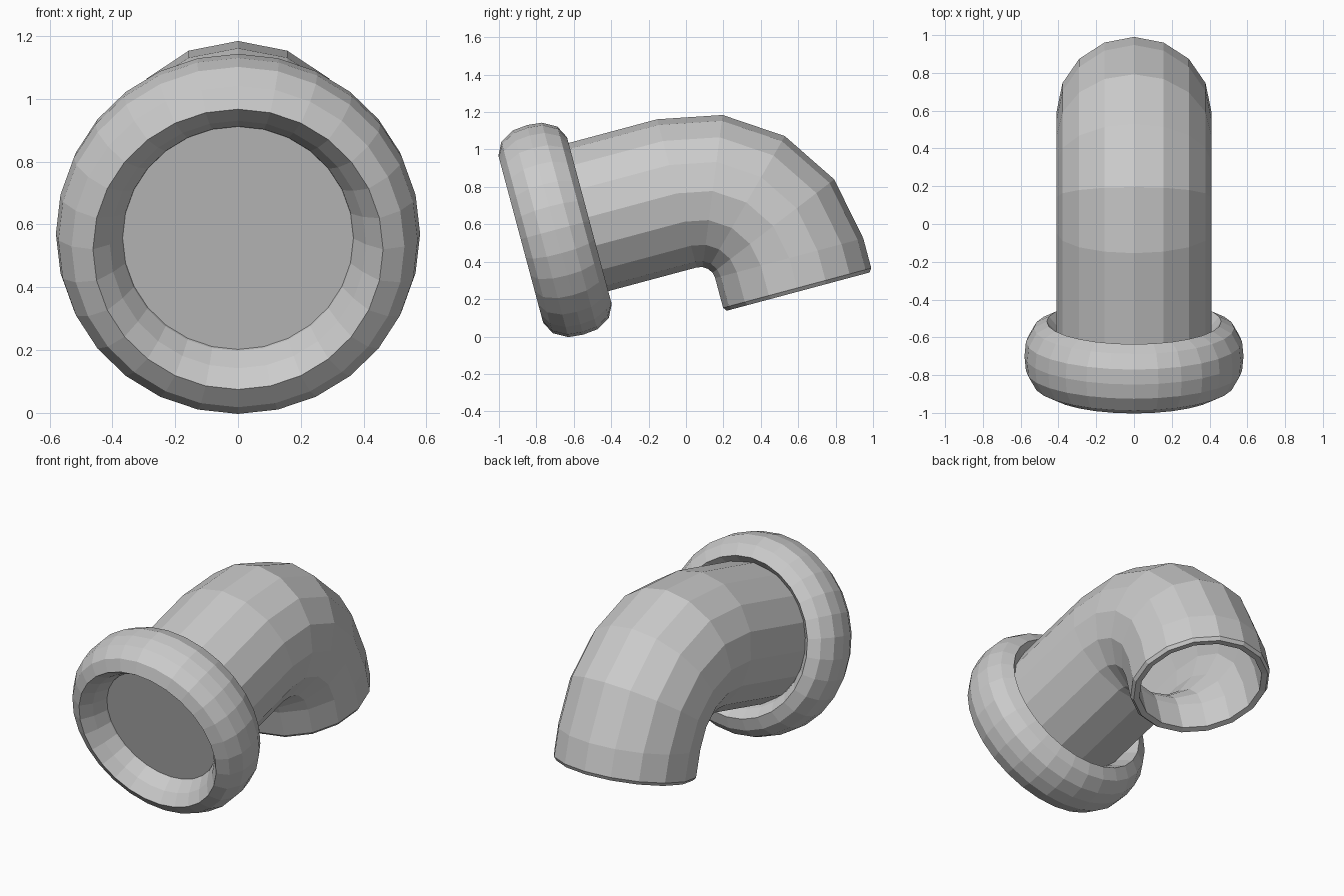
import bpy, bmesh
from math import sin, cos, pi, radians
from mathutils import Matrix, Vector

cube = bpy.data.objects.get("Cube")
if cube:
    bpy.data.objects.remove(cube, do_unlink=True)

grey = bpy.data.materials.new("light_grey")
grey.use_nodes = True
grey.diffuse_color = (0.6, 0.6, 0.6, 1)
grey.node_tree.nodes["Principled BSDF"].inputs["Base Color"].default_value = (0.6, 0.6, 0.6, 1)

# Local frame: y runs along the tilted pipe axis, origin is the flange centre
PLACE = Matrix.Translation((0, -0.70, 0.57)) @ Matrix.Rotation(radians(15), 4, 'X')


def circle(bm, centre, up, radius, sides):
    """Ring of vertices in the plane of x and the given up direction."""
    return [bm.verts.new(centre + radius * (Vector((sin(a), 0, 0)) + up * cos(a)))
            for a in (2 * pi * i / sides for i in range(sides))]


def loft(bm, loops, closed=False):
    pairs = list(zip(loops, loops[1:]))
    if closed:
        pairs.append((loops[-1], loops[0]))
    for a, b in pairs:
        for i in range(len(a)):
            j = (i + 1) % len(a)
            bm.faces.new((a[i], a[j], b[j], b[i]))


def finish(bm, name):
    bmesh.ops.recalc_face_normals(bm, faces=bm.faces)
    mesh = bpy.data.meshes.new(name)
    bm.to_mesh(mesh)
    bm.free()
    mesh.materials.append(grey)
    obj = bpy.data.objects.new(name, mesh)
    obj.matrix_world = PLACE
    bpy.context.collection.objects.link(obj)


# Elbow pipe: hollow shell swept through a right-angle bend
BEND, PIVOT = 0.49, Vector((0, 0.68, -0.47))
OUTER, INNER, STEPS, SIDES = 0.41, 0.36, 4, 16


def stations(start, end):
    """Centre and up direction at each cross-section of the pipe."""
    z = Vector((0, 0, 1))
    path = [(Vector((0, start, PIVOT.z + BEND)), z)]
    for k in range(STEPS + 1):
        a = pi / 2 * k / STEPS
        up = Vector((0, sin(a), cos(a)))
        path.append((PIVOT + up * BEND, up))
    path.append((Vector((0, PIVOT.y + BEND, end)), Vector((0, 1, 0))))
    return path


bm = bmesh.new()
outside = [circle(bm, c, up, OUTER, SIDES) for c, up in stations(-0.05, -0.635)]
lip_centre, lip_up = stations(0, -0.655)[-1]
lip = circle(bm, lip_centre, lip_up, 0.395, SIDES)
inside = [circle(bm, c, up, INNER, SIDES) for c, up in stations(-0.03, -0.65)]
loft(bm, outside + [lip] + inside[::-1])
bm.faces.new(outside[0])
bm.faces.new(inside[0])
finish(bm, "elbow_pipe")

# Rounded flange: half profile (distance along axis, radius) mirrored about its middle
half = [(0, 0.58), (0.08, 0.572), (0.155, 0.53), (0.19, 0.462), (0.13, 0.408), (0.06, 0.37), (0, 0.355)]
profile = half + [(-s, r) for s, r in half[-2:0:-1]]
bm = bmesh.new()
rings = [circle(bm, Vector((0, s, 0)), Vector((0, 0, 1)), r, 28) for s, r in profile]
loft(bm, rings, closed=True)
finish(bm, "flange_ring")
